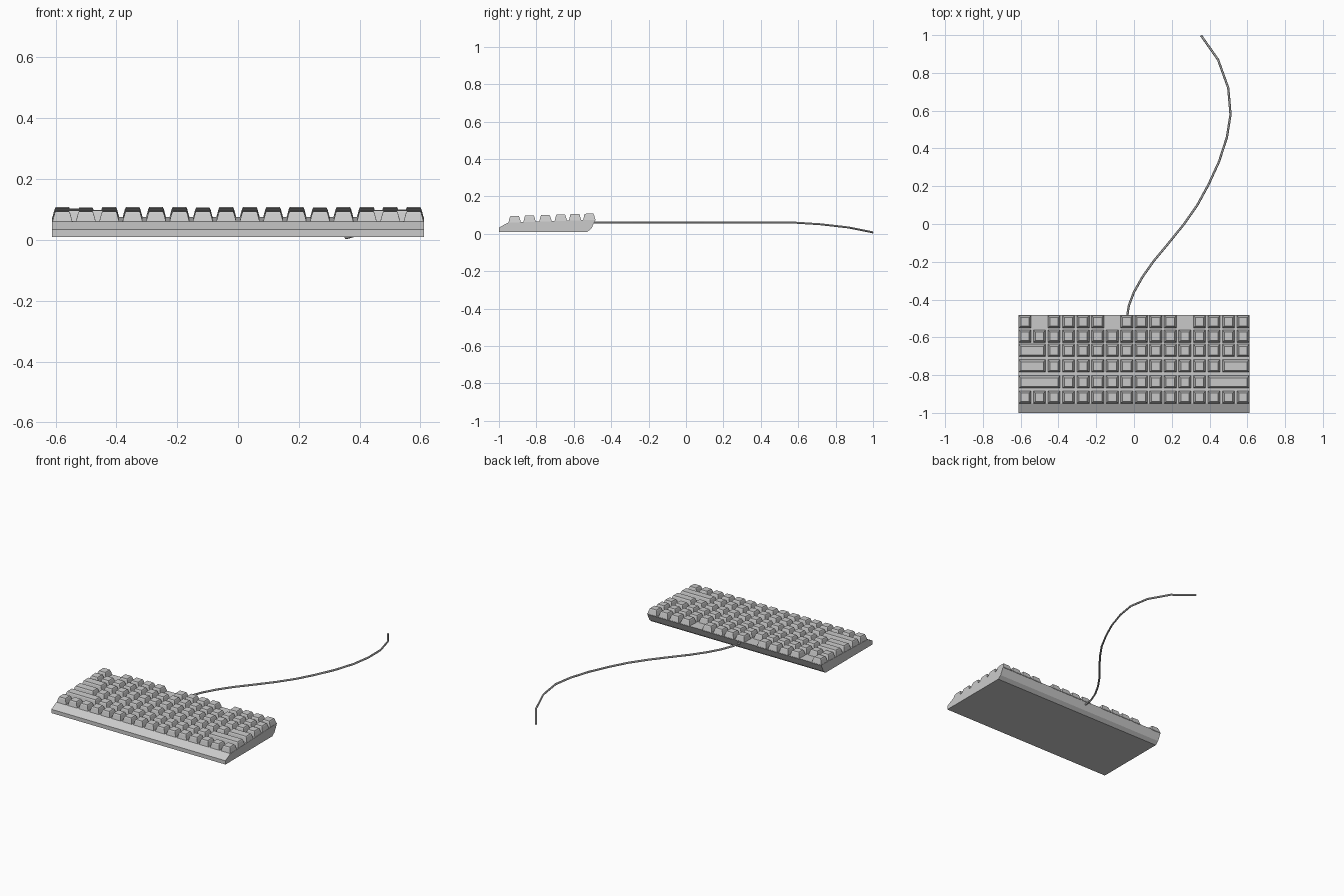
import bpy, bmesh, math
from mathutils import Vector

if "Cube" in bpy.data.objects:
    bpy.data.objects.remove(bpy.data.objects["Cube"])

PITCH = 0.077
HALF_W = 0.612


def link_mesh(name, bm):
    bmesh.ops.recalc_face_normals(bm, faces=bm.faces)
    me = bpy.data.meshes.new(name)
    bm.to_mesh(me)
    bm.free()
    ob = bpy.data.objects.new(name, me)
    bpy.context.collection.objects.link(ob)
    return ob


def plate_z(y):
    # height of the sloping top plate
    return 0.06 + (y + 0.945) / 0.462 * 0.015


# Case: side profile extruded across the width
profile = [(-1.0, 0.01), (-1.0, 0.034), (-0.95, 0.06),
           (-0.483, 0.075), (-0.506, 0.028), (-0.528, 0.01)]
bm = bmesh.new()
face = bm.faces.new([bm.verts.new((-HALF_W, y, z)) for y, z in profile])
ext = bmesh.ops.extrude_face_region(bm, geom=[face])
bmesh.ops.translate(bm, vec=(2 * HALF_W, 0, 0),
                    verts=[v for v in ext["geom"] if isinstance(v, bmesh.types.BMVert)])
link_mesh("case", bm)


def add_key(bm, x, y, width):
    # tapered keycap: stacked rectangles (inset, y shift, height)
    hw, hd = width / 2, 0.034
    rings = []
    for inset, shift, h in [(0, 0, -0.003), (0.008, -0.001, 0.027), (0.0115, -0.001, 0.034)]:
        ring = []
        for sx, sy in [(-1, -1), (1, -1), (1, 1), (-1, 1)]:
            py = y + shift + sy * (hd - inset)
            ring.append(bm.verts.new((x + sx * (hw - inset), py, plate_z(py) + h)))
        rings.append(ring)
    for a, b in zip(rings, rings[1:]):
        for i in range(4):
            j = (i + 1) % 4
            bm.faces.new((a[i], a[j], b[j], b[i]))
    bm.faces.new(rings[0][::-1])
    bm.faces.new(rings[-1])


# Key rows: y position and key widths in units (negative = gap)
rows = [
    ("function_keys", -0.517, [1, -1] + [1] * 4 + [-1] + [1] * 4 + [-1] + [1] * 4),
    ("number_keys", -0.593, [1] * 16),
    ("upper_letter_keys", -0.669, [2] + [1] * 14),
    ("middle_letter_keys", -0.751, [2] + [1] * 12 + [2]),
    ("lower_letter_keys", -0.836, [3] + [1] * 10 + [3]),
    ("bottom_keys", -0.916, [1] * 16),
]
for name, y, widths in rows:
    bm = bmesh.new()
    x = -8 * PITCH
    for w in widths:
        span = abs(w) * PITCH
        if w > 0:
            add_key(bm, x + span / 2, y, span - 0.01)
        x += span
    link_mesh(name, bm)

# Cable: thin tube trailing behind and dropping to the ground
path = [(-0.035, -0.51), (-0.035, -0.48), (-0.027, -0.43), (0, -0.36), (0.045, -0.28),
        (0.105, -0.195), (0.18, -0.105), (0.265, 0), (0.335, 0.1), (0.395, 0.21),
        (0.45, 0.33), (0.492, 0.46), (0.511, 0.58), (0.499, 0.72), (0.445, 0.87), (0.355, 0.998)]
drop = {0.72: 0.051, 0.87: 0.034, 0.998: 0.008}
cu = bpy.data.curves.new("cable", "CURVE")
cu.dimensions = "3D"
cu.bevel_depth = 0.006
cu.bevel_resolution = 1
cu.use_fill_caps = True
sp = cu.splines.new("POLY")
sp.points.add(len(path) - 1)
for p, (x, y) in zip(sp.points, path):
    p.co = (x, y, drop.get(y, 0.06), 1)
sp.use_smooth = False
cable = bpy.data.objects.new("cable", cu)
bpy.context.collection.objects.link(cable)
bpy.context.view_layer.objects.active = cable
cable.select_set(True)
bpy.ops.object.convert(target="MESH")
